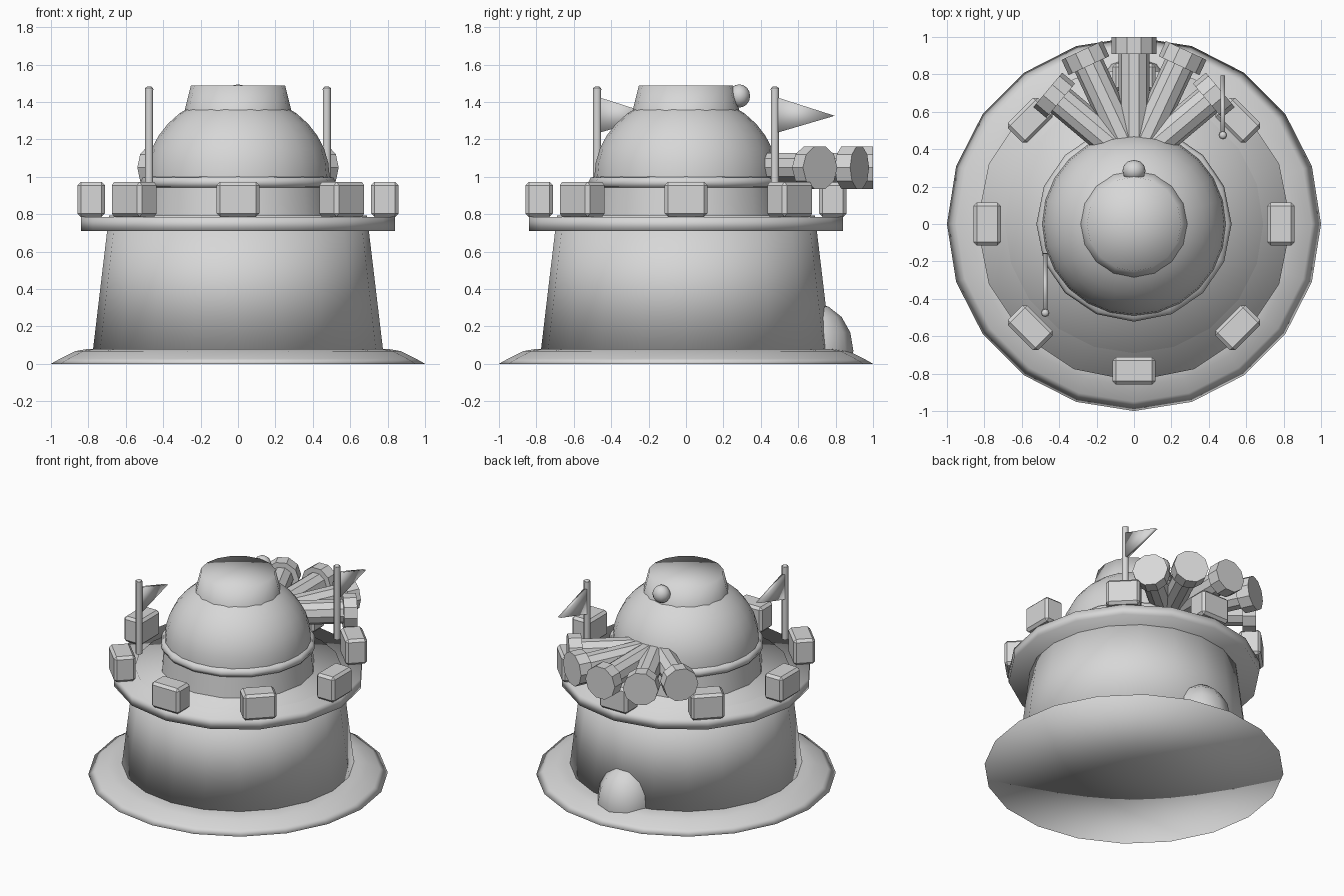
import bpy, bmesh, math
from mathutils import Vector, Matrix

if "Cube" in bpy.data.objects:
    bpy.data.objects.remove(bpy.data.objects["Cube"])

grey = bpy.data.materials.new("plain_grey")
grey.diffuse_color = (0.68, 0.68, 0.68, 1)
grey.use_nodes = True
grey.node_tree.nodes["Principled BSDF"].inputs["Base Color"].default_value = grey.diffuse_color


def finish(bm, name, smooth):
    bmesh.ops.recalc_face_normals(bm, faces=bm.faces)
    for f in bm.faces:
        f.smooth = smooth
    mesh = bpy.data.meshes.new(name)
    bm.to_mesh(mesh)
    bm.free()
    mesh.materials.append(grey)
    ob = bpy.data.objects.new(name, mesh)
    bpy.context.collection.objects.link(ob)
    return ob


def lathe(name, profile, sides, smooth=True):
    """Turn (radius, height) points around z; radius 0 makes a pole."""
    bm = bmesh.new()
    rings = []
    for r, z in profile:
        n = sides if r > 0 else 1
        rings.append([bm.verts.new((r * math.cos(math.tau * i / sides),
                                    r * math.sin(math.tau * i / sides), z))
                      for i in range(n)])
    for a, b in zip(rings, rings[1:]):
        for i in range(sides):
            j = (i + 1) % sides
            q = [a[i % len(a)], a[j % len(a)], b[j % len(b)], b[i % len(b)]]
            bm.faces.new(list(dict.fromkeys(q)))
    return finish(bm, name, smooth)


def ball(name, centre, radii, u, v, floor=None):
    """Ellipsoid, optionally cut off flat below a floor height."""
    bm = bmesh.new()
    m = Matrix.Translation(centre) @ Matrix.Diagonal((*radii, 1))
    bmesh.ops.create_uvsphere(bm, u_segments=u, v_segments=v, radius=1, matrix=m)
    if floor is not None:
        bmesh.ops.bisect_plane(bm, geom=bm.verts[:] + bm.edges[:] + bm.faces[:],
                               plane_co=(0, 0, floor), plane_no=(0, 0, 1),
                               clear_inner=True)
    return finish(bm, name, True)


# Flared foot, tapered tower and round deck
lathe("base_skirt", [(0, 0), (1.0, 0), (0.95, 0.028), (0.87, 0.068),
                     (0.80, 0.08), (0, 0.08)], 20)
lathe("tower", [(0, 0.07), (0.776, 0.07), (0.69, 0.792), (0, 0.792)], 20)
lathe("deck", [(0, 0.71), (0.84, 0.71), (0.84, 0.784), (0, 0.796)], 16)

# Drum, collar and dome
lathe("drum", [(0.515, 0.785), (0.50, 0.95)], 16)
lathe("collar", [(0.48, 0.94), (0.51, 0.945), (0.522, 0.97), (0.51, 0.995),
                 (0.48, 1.003)], 16)
lathe("dome", [(0.49, 0.96)]
      + [(0.49 * math.cos(math.radians(a)), 1.0 + 0.44 * math.sin(math.radians(a)))
         for a in range(0, 80, 10)] + [(0, 1.44)], 24)

# Cap on the dome with a small knob behind
lathe("cap", [(0.288, 1.345), (0.252, 1.487), (0, 1.487)], 16)
ball("cap_knob", (0, 0.285, 1.432), (0.062, 0.058, 0.062), 12, 8)

# Rounded lump at the back of the tower
ball("back_lump", (0, 0.68, 0.07), (0.205, 0.215, 0.255), 10, 8, floor=0.05)

# Eight bevelled battlement blocks
for i in range(8):
    a = i * math.pi / 4
    bm = bmesh.new()
    m = (Matrix.Rotation(a, 4, 'Z') @ Matrix.Translation((0.785, 0, 0.879))
         @ Matrix.Diagonal((0.147, 0.228, 0.187, 1)))
    bmesh.ops.create_cube(bm, size=1, matrix=m)
    bmesh.ops.bevel(bm, geom=bm.edges[:], offset=0.018, segments=1,
                    affect='EDGES')
    finish(bm, f"battlement_{i}", False)


def rod(name, start, end, radius, sides, smooth=False):
    d = Vector(end) - Vector(start)
    bm = bmesh.new()
    m = (Matrix.Translation((Vector(start) + Vector(end)) / 2)
         @ d.to_track_quat('Z', 'Y').to_matrix().to_4x4()
         @ Matrix.Rotation(math.pi / sides, 4, 'Z'))
    bmesh.ops.create_cone(bm, cap_ends=True, segments=sides, radius1=radius,
                          radius2=radius, depth=d.length, matrix=m)
    ob = finish(bm, name, False)
    if smooth:
        for p in ob.data.polygons:
            p.use_smooth = len(p.vertices) == 4
    return ob


# Fan of five barrels with wide muzzles
root = Vector((0, 0.33, 1.049))
for i, length in enumerate((0.602, 0.66, 0.67, 0.66, 0.602)):
    a = math.radians(25 * (i - 2))
    d = Vector((math.sin(a), math.cos(a), 0))
    rod(f"barrel_{i}", root + d * 0.05, root + d * (length - 0.05), 0.083, 10)
    rod(f"muzzle_{i}", root + d * (length - 0.09), root + d * length, 0.12, 10)

# Two poles, each with a ball tip and a triangular pennant
for side, s in (("left", -1), ("right", 1)):
    x, y = 0.475 * s, 0.475 * s
    rod(side + "_pole", (x, y, 0.94), (x, y, 1.475), 0.023, 8, True)
    ball(side + "_pole_tip", (x, y, 1.466), (0.023, 0.023, 0.018), 8, 6)
    bm = bmesh.new()
    tri = [(y + 0.01, 1.425), (y + 0.01, 1.235), (y + 0.32, 1.326)]
    f = bm.faces.new([bm.verts.new((x - 0.012, p, q)) for p, q in tri])
    ext = bmesh.ops.extrude_face_region(bm, geom=[f], use_keep_orig=True)
    for v in ext["geom"]:
        if isinstance(v, bmesh.types.BMVert):
            v.co.x += 0.024
    finish(bm, side + "_pennant", True)
